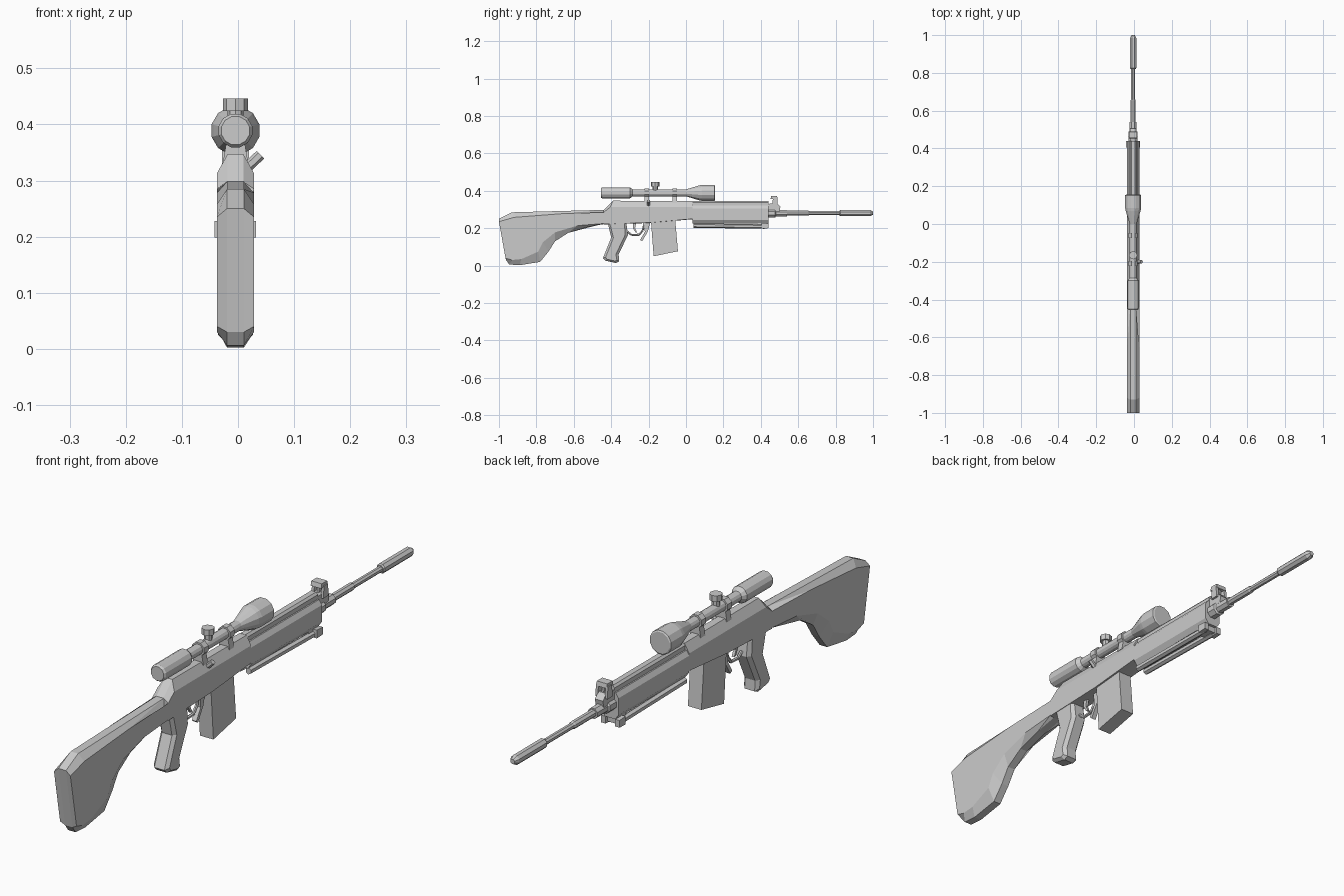
import bpy, bmesh, math
from mathutils import Vector

CX = -0.0045  # centre plane of the body


def loft(name, rings):
    """Skin a list of equal-length point rings and cap both ends."""
    bm = bmesh.new()
    vs = [[bm.verts.new((p[0] + CX, p[1], p[2])) for p in r] for r in rings]
    n = len(rings[0])
    for a, b in zip(vs, vs[1:]):
        for i in range(n):
            j = (i + 1) % n
            bm.faces.new((a[i], a[j], b[j], b[i]))
    bm.faces.new(vs[0])
    bm.faces.new(vs[-1])
    bmesh.ops.recalc_face_normals(bm, faces=bm.faces)
    me = bpy.data.meshes.new(name)
    bm.to_mesh(me)
    bm.free()
    ob = bpy.data.objects.new(name, me)
    bpy.context.collection.objects.link(ob)
    return ob


def slab(name, profile, half, x=0):
    """Side profile (y, z) extruded across x."""
    return loft(name, [[(x + s * half, y, z) for y, z in profile] for s in (-1, 1)])


def chamfered(name, outer, inner, h_out, h_in):
    """Side profile with sloped edges: outer outline narrow, inner outline wide."""
    return loft(name, [[(x, y, z) for y, z in prof] for x, prof in
                       ((-h_in, inner), (-h_out, outer), (h_out, outer), (h_in, inner))])


def section(name, half_profile, y0, y1):
    """Mirrored cross-section (x, z) extruded along y."""
    prof = half_profile + [(-x, z) for x, z in reversed(half_profile)]
    return loft(name, [[(x, y, z) for x, z in prof] for y in (y0, y1)])


def lathe(name, stations, z, n, x=0):
    """Turned part along y from (y, radius) stations."""
    ang = [2 * math.pi * (i + 0.5) / n for i in range(n)]
    return loft(name, [[(x + r * math.cos(a), y, z + r * math.sin(a)) for a in ang]
                       for y, r in stations])


def rod(name, a, b, r, n=6):
    a, b = Vector(a), Vector(b)
    d = (b - a).normalized()
    u = d.cross(Vector((0, 1, 0)) if abs(d.y) < 0.9 else Vector((1, 0, 0))).normalized()
    v = d.cross(u)
    ang = [2 * math.pi * i / n for i in range(n)]
    return loft(name, [[p + u * r * math.cos(t) + v * r * math.sin(t) for t in ang] for p in (a, b)])


# Shoulder stock
chamfered("stock",
          [(-1, .25), (-.93, .285), (-.44, .298), (-.44, .222), (-.53, .205), (-.63, .175), (-.70, .13),
           (-.735, .075), (-.78, .02), (-.89, .002), (-.945, .006), (-.962, .03)],
          [(-1, .235), (-.92, .258), (-.66, .278), (-.44, .285), (-.44, .225), (-.58, .214), (-.70, .178),
           (-.765, .125), (-.79, .075), (-.88, .035), (-.93, .03), (-.965, .04)], .015, .033)

# Receiver with sloped top
chamfered("receiver",
          [(-.44, .298), (-.39, .347), (.035, .345), (.035, .248), (-.19, .228), (-.44, .22)],
          [(-.44, .285), (-.405, .313), (.035, .313), (.035, .25), (-.19, .23), (-.44, .222)], .014, .033)

# Fore-end and its top cover
section("handguard", [(.02, .226), (.033, .245), (.033, .305), (.022, .322)], .035, .44)
section("handguard_cover", [(.017, .315), (.017, .338), (.01, .346)], .035, .44)

# Folded bipod
for s in (-1, 1):
    rod("bipod_leg", (s * .018, .04, .214), (s * .02, .42, .209), .012)
    slab("bipod_foot", [(.405, .198), (.44, .2), (.44, .226), (.405, .228)], .009, s * .028)
slab("bipod_bridge", [(.38, .205), (.43, .205), (.43, .235), (.38, .235)], .022)

# Barrel, front block and muzzle
lathe("front_block", [(.43, .026), (.475, .026), (.48, .02), (.54, .02)], .28, 8)
lathe("barrel", [(.5, .014), (.655, .014), (.66, .011), (.84, .011)], .281, 8)
lathe("muzzle_brake", [(.82, .014), (.825, .018), (.985, .018), (1, .009)], .281, 8)

# Front sight
slab("sight_base", [(.44, .29), (.5, .29), (.505, .315), (.485, .335), (.44, .33)], .016)
slab("sight_post", [(.462, .325), (.485, .325), (.48, .362), (.467, .362)], .004)
for s in (-1, 1):
    slab("sight_ear", [(.46, .318), (.49, .318), (.488, .362), (.465, .362)], .005, s * .019)
slab("sight_hood", [(.452, .356), (.49, .356), (.487, .372), (.456, .372)], .021)

# Scope
SZ = .389
lathe("scope", [(-.455, .026), (-.448, .031), (-.3, .031), (-.285, .019), (0, .019),
                (.07, .041), (.085, .044), (.152, .044), (.155, .039)], SZ, 12)
for y in (-.21, -.06):
    lathe("scope_ring", [(y - .013, .026), (y + .013, .026)], SZ, 8)
    section("scope_mount", [(.022, .335), (.015, .375)], y - .013, y + .013)
rod("turret_neck", (0, -.165, .40), (0, -.165, .428), .014, 8)
rod("turret_cap", (0, -.165, .424), (0, -.165, .446), .022, 8)

# Bolt handle
rod("bolt_handle", (.012, -.2, .315), (.0445, -.2, .346), .0095)

# Pistol grip
chamfered("grip",
          [(-.42, .235), (-.32, .235), (-.31, .165), (-.36, .06), (-.358, .022), (-.375, .014),
           (-.43, .026), (-.444, .04), (-.40, .15)],
          [(-.41, .235), (-.33, .235), (-.325, .165), (-.375, .06), (-.37, .03), (-.38, .025),
           (-.422, .034), (-.43, .045), (-.388, .15)], .02, .031)

# Trigger guard, trigger and magazine catch
guard = [(0, -.312, .18), (0, -.29, .163), (0, -.25, .165), (0, -.23, .19), (0, -.222, .235)]
for a, b in zip(guard, guard[1:]):
    rod("trigger_guard", a, b, .006)
slab("trigger", [(-.285, .235), (-.265, .235), (-.272, .2), (-.262, .178), (-.27, .178), (-.284, .2)], .005)
slab("magazine_catch", [(-.225, .235), (-.19, .235), (-.205, .18), (-.235, .13), (-.245, .138), (-.22, .18)], .009)

# Magazine
slab("magazine", [(-.187, .235), (-.058, .25), (-.043, .077), (-.173, .05)], .027)
